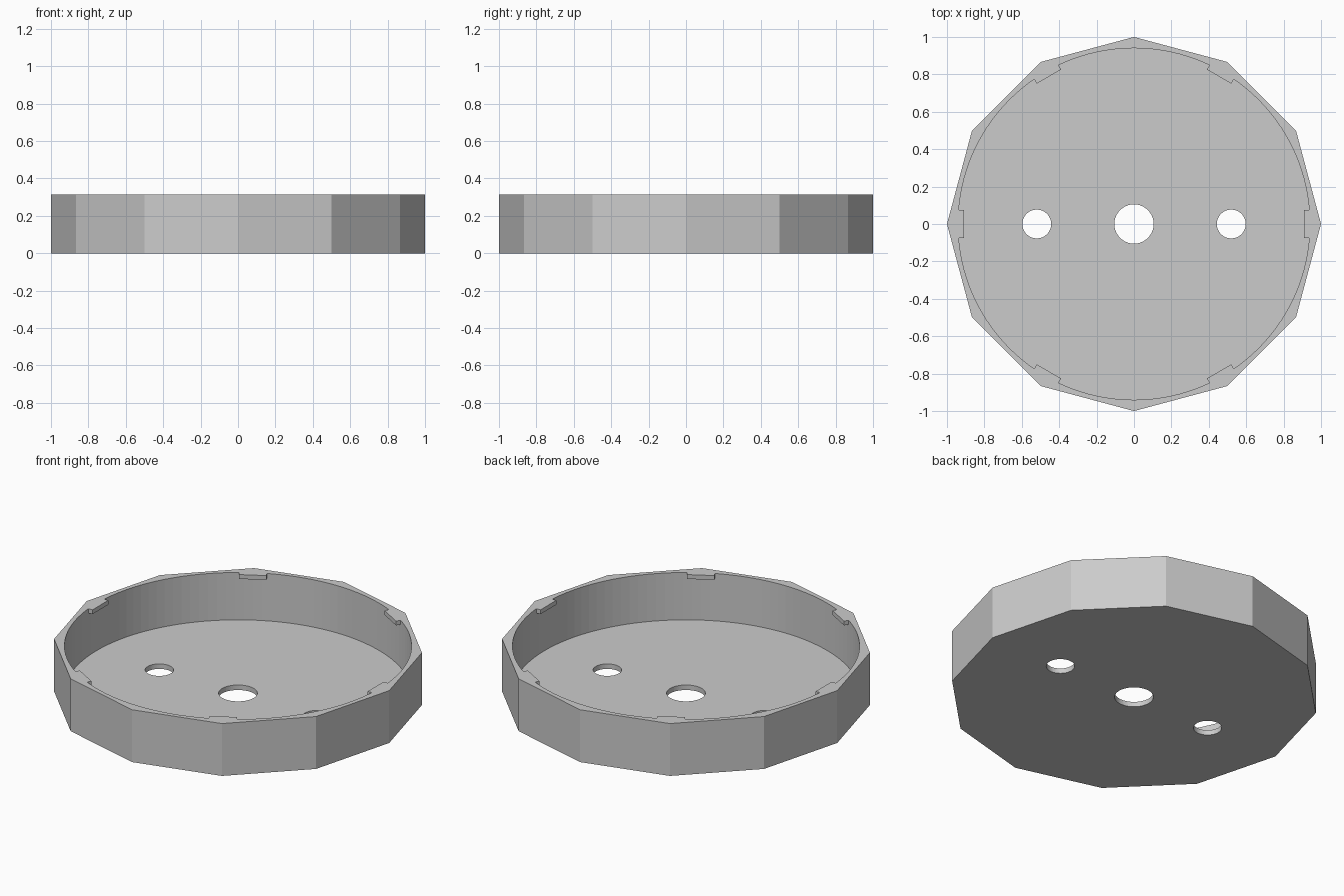
import bpy
from math import cos, sin, pi

if "Cube" in bpy.data.objects:
    bpy.data.objects.remove(bpy.data.objects["Cube"], do_unlink=True)

HEIGHT, FLOOR, TAB_H = 0.313, 0.03, 0.026
INNER_R, TAB_R = 0.94, 0.91

grey = bpy.data.materials.new("light_grey")
grey.use_nodes = True
colour = (0.6, 0.6, 0.6, 1)
grey.diffuse_color = colour
grey.node_tree.nodes["Principled BSDF"].inputs["Base Color"].default_value = colour


def cylinder(name, sides, radius, z0, z1, x=0):
    bpy.ops.mesh.primitive_cylinder_add(vertices=sides, radius=radius, depth=z1 - z0,
                                        location=(x, 0, (z0 + z1) / 2))
    obj = bpy.context.object
    obj.name = name
    obj.data.materials.append(grey)
    return obj


def combine(target, tool, operation):
    """Apply a boolean to the target and discard the tool."""
    mod = target.modifiers.new(tool.name, 'BOOLEAN')
    mod.operation, mod.solver, mod.object = operation, 'EXACT', tool
    bpy.context.view_layer.objects.active = target
    bpy.ops.object.modifier_apply(modifier=mod.name)
    bpy.data.objects.remove(tool, do_unlink=True)


# Twelve-sided tray with a round pocket
tray = cylinder("round_tray", 12, 1, 0, HEIGHT)
combine(tray, cylinder("pocket_cutter", 120, INNER_R, FLOOR, HEIGHT + 0.2), 'DIFFERENCE')

# Centre hole and two side holes through the floor
for x, radius in ((0, 0.105), (-0.52, 0.077), (0.52, 0.077)):
    combine(tray, cylinder("hole_cutter", 64, radius, -0.1, 0.1, x), 'DIFFERENCE')

# Six small retaining tabs under the rim, flush with its top
for i in range(6):
    a = i * pi / 3
    r = (TAB_R + 0.955) / 2
    bpy.ops.mesh.primitive_cube_add(size=1, rotation=(0, 0, a),
                                    location=(r * cos(a), r * sin(a), HEIGHT - TAB_H / 2))
    tab = bpy.context.object
    tab.name = "rim_tab"
    tab.scale = (0.955 - TAB_R, 0.15, TAB_H)
    tab.data.materials.append(grey)
    bpy.context.view_layer.update()
    combine(tray, tab, 'UNION')

for face in tray.data.polygons:
    face.use_smooth = False
